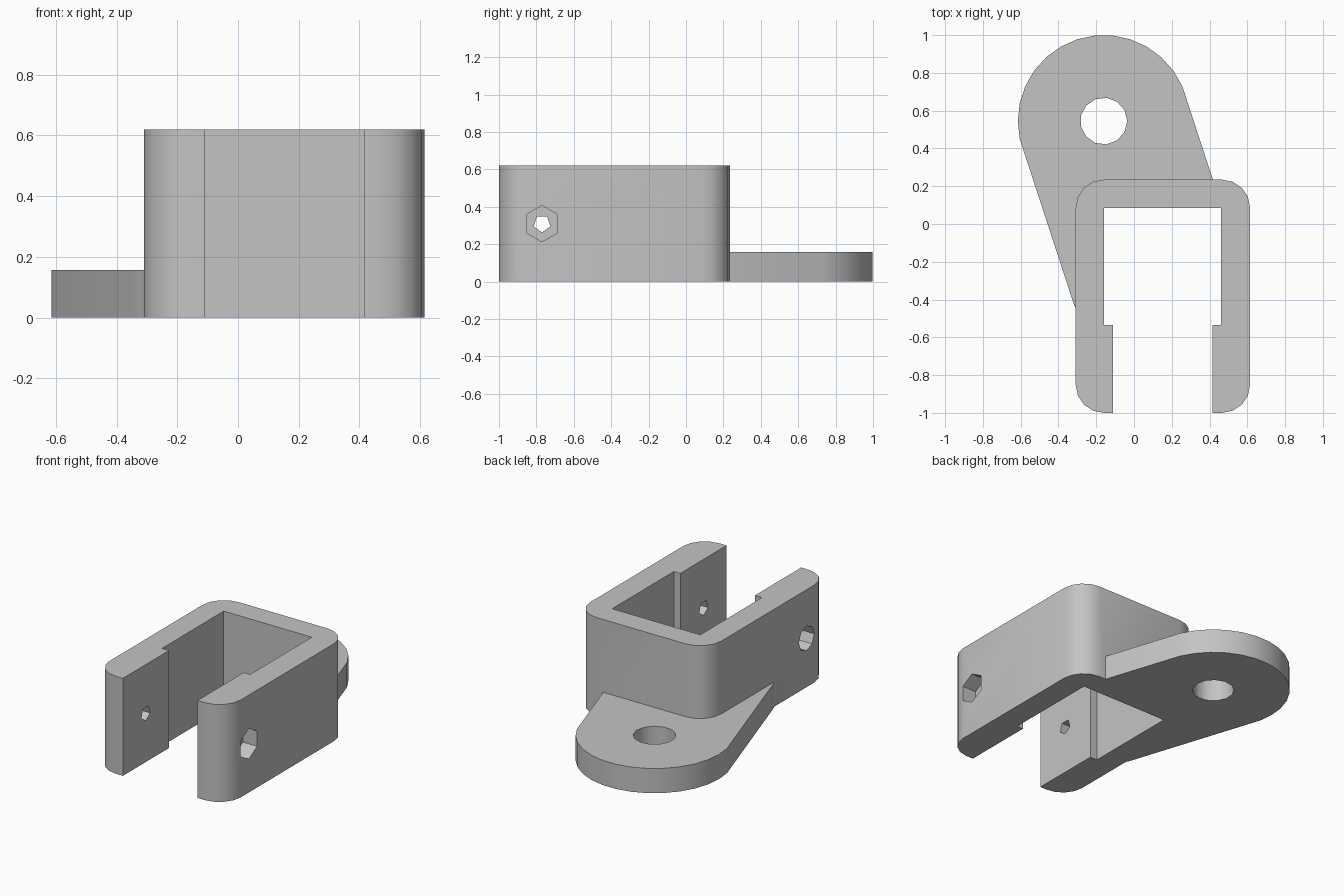
import bpy
import bmesh
from math import cos, sin, pi, radians
from mathutils import Vector, Matrix

cube = bpy.data.objects.get("Cube")
if cube:
    bpy.data.objects.remove(cube, do_unlink=True)

grey = bpy.data.materials.new("plain grey")
grey.use_nodes = True
colour = (0.55, 0.55, 0.55, 1)
grey.diffuse_color = colour
grey.node_tree.nodes["Principled BSDF"].inputs["Base Color"].default_value = colour

HEIGHT = 0.62
TAB_HEIGHT = 0.157
BOLT_Y, BOLT_Z = -0.77, 0.31


def arc(cx, cy, r, start, end, steps):
    """Points along an arc, angles in degrees."""
    angles = [radians(start + (end - start) * i / steps) for i in range(steps + 1)]
    return [(cx + r * cos(a), cy + r * sin(a)) for a in angles]


def prism(name, points, z0, z1, matrix=None):
    """Extrude a closed outline upwards from z0 to z1."""
    bm = bmesh.new()
    base = bm.faces.new([bm.verts.new((x, y, z0)) for x, y in points])
    top = bmesh.ops.extrude_face_region(bm, geom=[base])["geom"]
    verts = [v for v in top if isinstance(v, bmesh.types.BMVert)]
    bmesh.ops.translate(bm, verts=verts, vec=Vector((0, 0, z1 - z0)))
    if matrix:
        bm.transform(matrix)
    bmesh.ops.recalc_face_normals(bm, faces=bm.faces)
    mesh = bpy.data.meshes.new(name)
    bm.to_mesh(mesh)
    bm.free()
    mesh.materials.append(grey)
    obj = bpy.data.objects.new(name, mesh)
    bpy.context.collection.objects.link(obj)
    return obj


def box(name, x0, x1, y0, y1):
    return prism(name, [(x0, y0), (x1, y0), (x1, y1), (x0, y1)], -0.1, HEIGHT + 0.1)


def side_hole(name, sides, radius, x0, x1):
    """Prism along x through the bolt axis, with one corner pointing down."""
    turn = Matrix.Translation((0, BOLT_Y, BOLT_Z)) @ Matrix.Rotation(pi / 2, 4, "Y")
    return prism(name, arc(0, 0, radius, 0, 360, sides)[:-1], x0, x1, turn)


def combine(target, other, operation):
    mod = target.modifiers.new(operation.lower(), "BOOLEAN")
    mod.operation = operation
    mod.solver = "EXACT"
    mod.object = other
    bpy.context.view_layer.objects.active = target
    bpy.ops.object.modifier_apply(modifier=mod.name)
    bpy.data.objects.remove(other, do_unlink=True)


# Tall block with rounded upright corners
X0, X1, Y0, Y1, R = -0.309, 0.615, -1.0, 0.235, 0.15
outline = []
for cx, cy, start in ((X1 - R, Y1 - R, 0), (X0 + R, Y1 - R, 90),
                      (X0 + R, Y0 + R, 180), (X1 - R, Y0 + R, 270)):
    outline += arc(cx, cy, R, start, start + 90, 4)
bracket = prism("clevis_bracket", outline, 0, HEIGHT)

# Low slanted mounting tab, a stadium running under the block
tab_x, tab_y, tab_r = -0.16, 0.545, 0.455
tab = prism("mounting_tab",
            arc(tab_x, tab_y, tab_r, 24, 192, 14)
            + arc(0.098, -0.243, tab_r, 192, 372, 15), 0, TAB_HEIGHT)
combine(bracket, tab, "UNION")

# Cavity, front slot, tab hole, nut pocket, bolt head recess and bolt hole
cutters = [
    box("cavity", -0.16, 0.46, -0.535, 0.085),
    box("slot", -0.11, 0.415, -1.2, -0.3),
    prism("tab_hole", arc(tab_x, tab_y, 0.124, 0, 360, 13)[:-1], -0.1, 0.3),
    side_hole("nut_pocket", 6, 0.097, X1 - 0.1, X1 + 0.1),
    side_hole("bolt_head_recess", 8, 0.078, X0 - 0.1, X0 + 0.1),
    side_hole("bolt_hole", 5, 0.047, X0 - 0.2, X1 + 0.2),
]
for cutter in cutters:
    combine(bracket, cutter, "DIFFERENCE")

# Smooth the rounded walls, keep the edges crisp
bpy.ops.object.select_all(action="DESELECT")
bracket.select_set(True)
bpy.context.view_layer.objects.active = bracket
bpy.ops.object.shade_smooth_by_angle(angle=radians(30))
